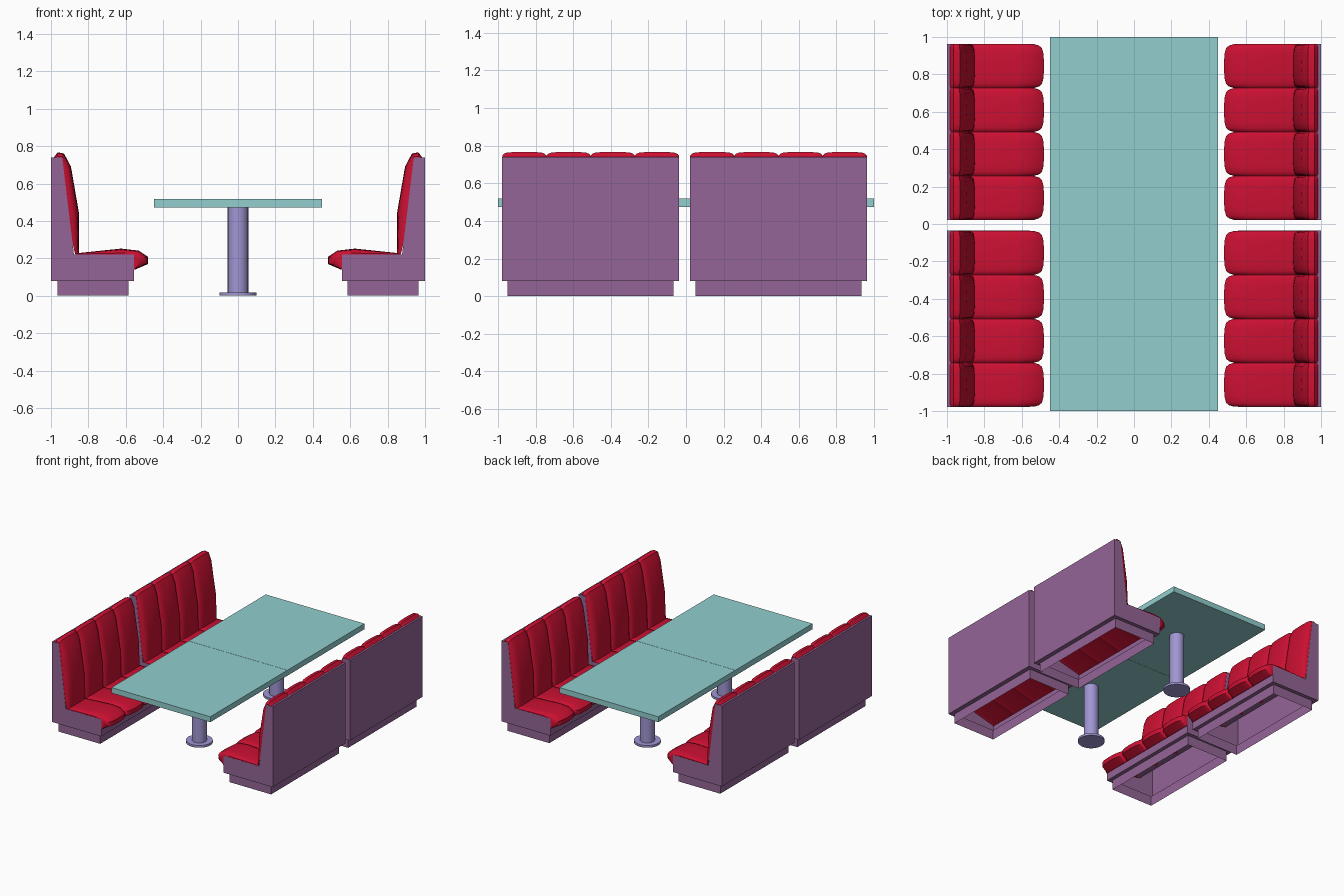
import bpy, bmesh, math
from mathutils import Vector

if "Cube" in bpy.data.objects:
    bpy.data.objects.remove(bpy.data.objects["Cube"])


def srgb(r, g, b):
    f = lambda c: c / 12.92 if c <= 0.04045 else ((c + 0.055) / 1.055) ** 2.4
    return (f(r / 255), f(g / 255), f(b / 255), 1)


def material(name, rgb):
    m = bpy.data.materials.new(name)
    m.diffuse_color = srgb(*rgb)
    m.use_nodes = True
    m.node_tree.nodes["Principled BSDF"].inputs["Base Color"].default_value = m.diffuse_color
    return m


PURPLE = material("purple panel", (148, 101, 150))
RED = material("red upholstery", (204, 16, 50))
TEAL = material("teal tabletop", (146, 206, 206))
LILAC = material("lilac metal", (160, 150, 210))


def finish(bm, name, mat, smooth=None):
    bmesh.ops.recalc_face_normals(bm, faces=bm.faces[:])
    me = bpy.data.meshes.new(name)
    bm.to_mesh(me)
    bm.free()
    me.materials.append(mat)
    ob = bpy.data.objects.new(name, me)
    bpy.context.collection.objects.link(ob)
    if smooth:
        bpy.ops.object.select_all(action='DESELECT')
        ob.select_set(True)
        bpy.context.view_layer.objects.active = ob
        bpy.ops.object.shade_smooth_by_angle(angle=math.radians(smooth))
    return ob


def bridge(bm, a, b, closed=True):
    n = len(a)
    for i in range(n if closed else n - 1):
        j = (i + 1) % n
        bm.faces.new((a[i], a[j], b[j], b[i]))


# Bench side profile (x outward, z up)
FRAME = [(0.555, 0.08), (0.555, 0.22), (0.877, 0.22), (0.94, 0.74), (1.0, 0.74), (1.0, 0.08)]


def bench_frame(side, y0, y1):
    bm = bmesh.new()
    ends = [[bm.verts.new((side * x, y, z)) for x, z in FRAME] for y in (y0, y1)]
    for e in ends:
        bm.faces.new(e)
    bridge(bm, ends[0], ends[1], closed=False)
    # recessed plinth, open underneath
    rim = [ends[0][0], ends[0][-1], ends[1][-1], ends[1][0]]
    i = 0.03
    plan = [(0.586, y0 + i), (0.964, y0 + i), (0.964, y1 - i), (0.586, y1 - i)]
    top, bottom = [[bm.verts.new((side * x, y, z)) for x, y in plan] for z in (0.08, 0)]
    bridge(bm, rim, top)
    bridge(bm, top, bottom)
    finish(bm, "bench_frame", PURPLE)


# Pad profiles: seam line on the frame, and full bulge at the middle of a pad
BACK_SEAM = [(0.985, 0.735), (0.965, 0.74), (0.94, 0.738), (0.934, 0.69), (0.904, 0.44), (0.877, 0.222)]
BACK_FULL = [(0.986, 0.738), (0.964, 0.767), (0.93, 0.76), (0.893, 0.69), (0.85, 0.44), (0.85, 0.222)]
SEAT_SEAM = [(0.877, 0.221), (0.625, 0.221), (0.565, 0.221), (0.55, 0.205), (0.55, 0.17), (0.552, 0.14)]
SEAT_FULL = [(0.855, 0.228), (0.625, 0.252), (0.53, 0.241), (0.48, 0.207), (0.48, 0.17), (0.55, 0.14)]
BULGE = [(0, 0.22), (0.035, 0.6), (0.09, 0.82), (0.22, 0.94), (0.5, 1.0),
         (0.78, 0.94), (0.91, 0.82), (0.965, 0.6)]


def pads(name, side, y0, y1, seam, full, count=4):
    bm = bmesh.new()
    w = (y1 - y0) / count
    stations = [(y0 + (k + f) * w, t) for k in range(count) for f, t in BULGE]
    stations.append((y1, BULGE[0][1]))
    rings = []
    for y, t in stations:
        ring = []
        for a, b in zip(seam, full):
            p = Vector(a).lerp(Vector(b), t)
            ring.append(bm.verts.new((side * p.x, y, p.y)))
        rings.append(ring)
    for a, b in zip(rings, rings[1:]):
        bridge(bm, a, b)
    bm.faces.new(rings[0])
    bm.faces.new(rings[-1])
    finish(bm, name, RED, 38)


# Four benches
for side in (-1, 1):
    for y0, y1 in ((-0.978, -0.036), (0.021, 0.963)):
        bench_frame(side, y0, y1)
        pads("back_cushion", side, y0 + 0.001, y1 - 0.001, BACK_SEAM, BACK_FULL)
        pads("seat_cushion", side, y0 + 0.001, y1 - 0.001, SEAT_SEAM, SEAT_FULL)


def cylinder(name, r, z0, z1, y):
    bm = bmesh.new()
    bmesh.ops.create_cone(bm, cap_ends=True, segments=24, radius1=r, radius2=r, depth=z1 - z0)
    bmesh.ops.translate(bm, verts=bm.verts[:], vec=(0, y, (z0 + z1) / 2))
    finish(bm, name, LILAC, 40)


# Two tables end to end, each on a pedestal
for y in (-0.5, 0.5):
    bm = bmesh.new()
    bmesh.ops.create_cube(bm, size=1)
    bmesh.ops.scale(bm, verts=bm.verts[:], vec=(0.896, 0.998, 0.045))
    bmesh.ops.translate(bm, verts=bm.verts[:], vec=(0, y, 0.4955))
    finish(bm, "tabletop", TEAL)
    cylinder("table_column", 0.055, 0.01, 0.474, y)
    cylinder("table_foot", 0.1, 0, 0.018, y)
